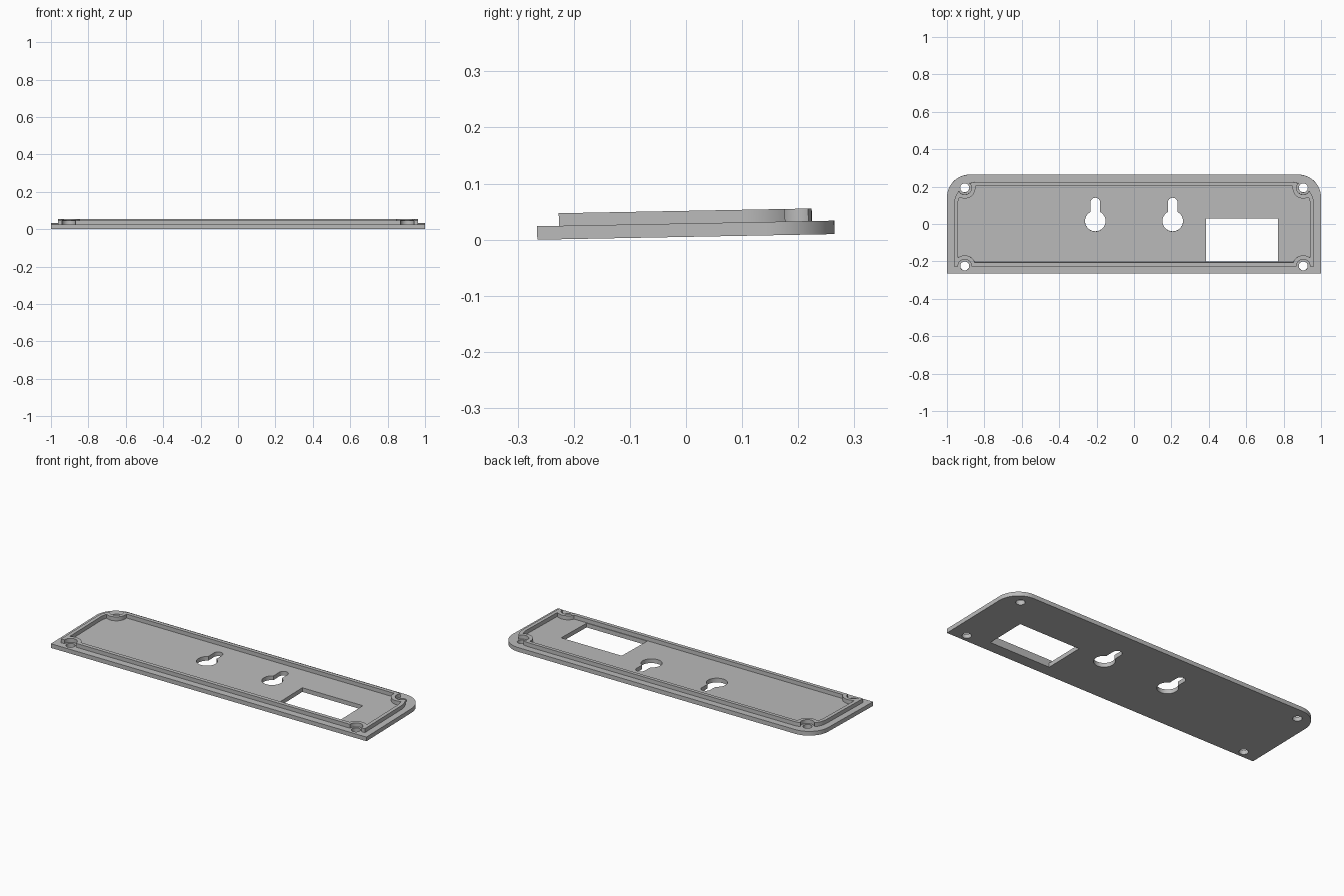
import bpy
import bmesh
from math import sin, cos, pi, atan2, radians
from mathutils import Matrix

if "Cube" in bpy.data.objects:
    bpy.data.objects.remove(bpy.data.objects["Cube"], do_unlink=True)

PLATE = 0.024          # plate thickness
LIP = 0.0225           # lip height above the plate
TILT = atan2(0.01, 0.53)

grey = bpy.data.materials.new("light grey")
grey.use_nodes = True
grey.diffuse_color = (0.5, 0.5, 0.5, 1)
grey.node_tree.nodes["Principled BSDF"].inputs["Base Color"].default_value = (0.5, 0.5, 0.5, 1)


def arc(x, y, r, a0, a1, n):
    return [(x + r * cos(a0 + (a1 - a0) * i / n), y + r * sin(a0 + (a1 - a0) * i / n))
            for i in range(n + 1)]


def circle(x, y, r, n=40):
    return arc(x, y, r, 0, 2 * pi, n)[:-1]


def panel(hw, y0, y1, r):
    """Rectangle with square front corners and rounded back corners."""
    return ([(-hw, y0), (hw, y0)] + arc(hw - r, y1 - r, r, 0, pi / 2, 16)
            + arc(r - hw, y1 - r, r, pi / 2, pi, 16))


def prism(name, outline, z0, z1):
    bm = bmesh.new()
    face = bm.faces.new([bm.verts.new((x, y, z0)) for x, y in outline])
    top = bmesh.ops.extrude_face_region(bm, geom=[face])["geom"]
    bmesh.ops.translate(bm, vec=(0, 0, z1 - z0),
                        verts=[v for v in top if isinstance(v, bmesh.types.BMVert)])
    bmesh.ops.recalc_face_normals(bm, faces=bm.faces)
    mesh = bpy.data.meshes.new(name)
    bm.to_mesh(mesh)
    bm.free()
    mesh.materials.append(grey)
    obj = bpy.data.objects.new(name, mesh)
    bpy.context.collection.objects.link(obj)
    return obj


def cut(target, cutter):
    """Subtract the cutter, then throw it away."""
    mod = target.modifiers.new("cut", "BOOLEAN")
    mod.operation, mod.solver, mod.object = "DIFFERENCE", "EXACT", cutter
    graph = bpy.context.evaluated_depsgraph_get()
    mesh = bpy.data.meshes.new_from_object(target.evaluated_get(graph))
    target.modifiers.clear()
    target.data = mesh
    bpy.data.objects.remove(cutter, do_unlink=True)


screws = [(sx * 0.905, y) for sx in (-1, 1) for y in (-0.224, 0.194)]

# Base plate with screw holes, hanging keyholes and a window
plate = prism("base_plate", panel(1, -0.265, 0.265, 0.123), 0, PLATE)
for x, y in screws:
    cut(plate, prism("screw_cutter", circle(x, y, 0.024), -0.1, 0.1))
a = atan2(0.026, 0.0485)
for x in (-0.207, 0.207):
    keyhole = (arc(x, 0.016, 0.055, pi / 2 + a, 5 * pi / 2 - a, 36)
               + arc(x, 0.115, 0.026, 0, pi, 16))
    cut(plate, prism("keyhole_cutter", keyhole, -0.1, 0.1))
window = [(0.386, -0.2), (0.77, -0.2), (0.77, 0.031), (0.386, 0.031)]
cut(plate, prism("window_cutter", window, -0.1, 0.1))

# Raised lip that wraps around the inner side of each screw hole
lip = prism("raised_lip", panel(0.963, -0.226, 0.225, 0.123), PLATE, PLATE + LIP)
cavity = prism("cavity_cutter", panel(0.942, -0.204, 0.204, 0.102), -0.1, 0.1)
for x, y in screws:
    cut(cavity, prism("boss", circle(x, y, 0.057), -0.2, 0.2))
cut(lip, cavity)
for x, y in screws:
    cut(lip, prism("notch_cutter", circle(x, y, 0.036), -0.2, 0.2))

# Tilt so that the back edge is slightly raised, resting on the front edge
place = (Matrix.Translation((0, -0.265, 0)) @ Matrix.Rotation(TILT, 4, "X")
         @ Matrix.Translation((0, 0.265, 0)))
bpy.ops.object.select_all(action="DESELECT")
for obj in (plate, lip):
    obj.data.transform(place)
    obj.select_set(True)
bpy.context.view_layer.objects.active = plate
bpy.ops.object.shade_smooth_by_angle(angle=radians(30))
